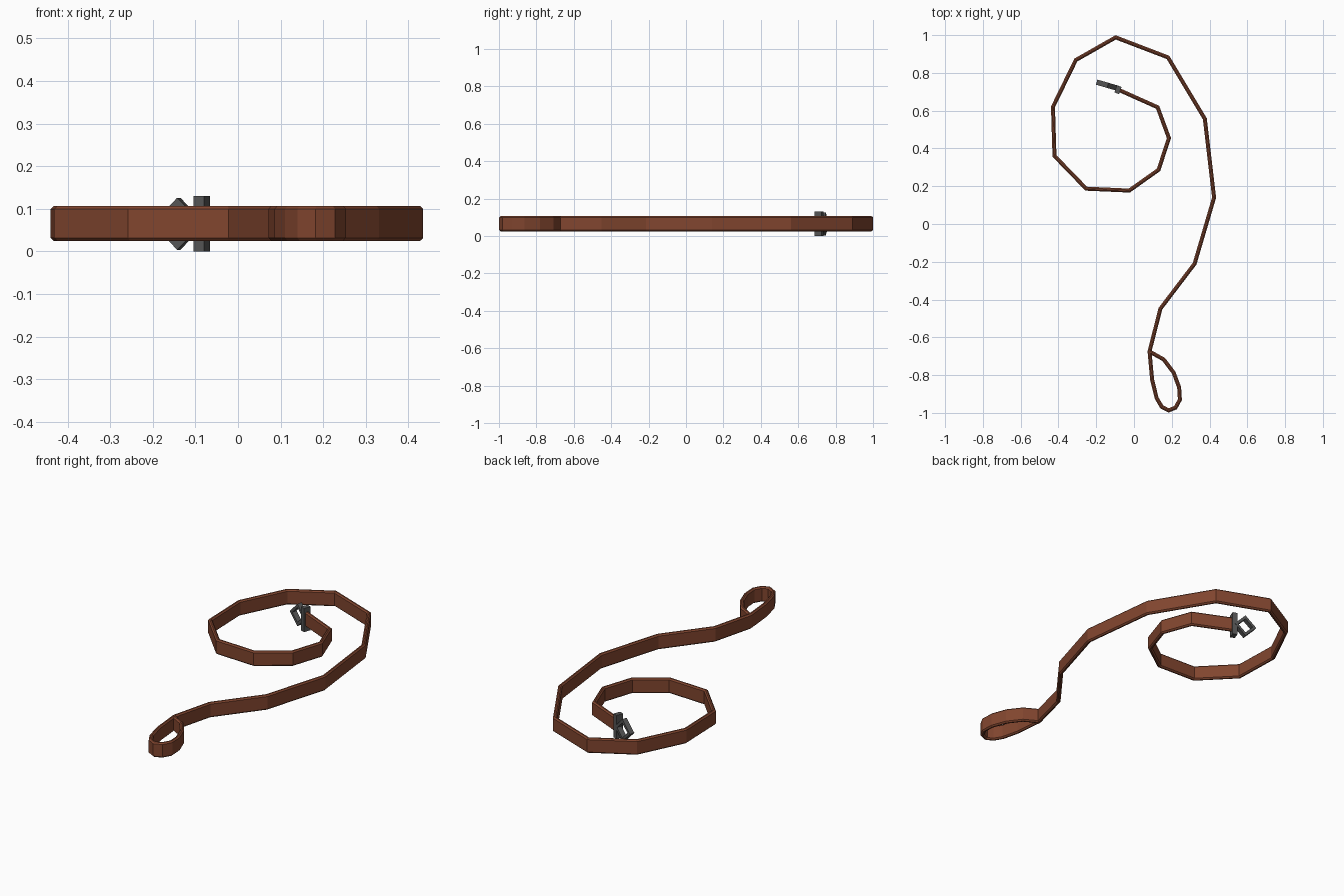
import bpy, bmesh, math
from mathutils import Vector, Matrix

if "Cube" in bpy.data.objects:
    bpy.data.objects.remove(bpy.data.objects["Cube"])

def material(name, rgb):
    m = bpy.data.materials.new(name)
    m.diffuse_color = (*rgb, 1)
    m.use_nodes = True
    m.node_tree.nodes["Principled BSDF"].inputs["Base Color"].default_value = m.diffuse_color
    return m

leather = material("brown_leather", (0.22, 0.06, 0.028))
metal = material("dark_metal", (0.09, 0.09, 0.09))

def finish(name, bm, mat):
    bmesh.ops.recalc_face_normals(bm, faces=bm.faces)
    me = bpy.data.meshes.new(name)
    bm.to_mesh(me)
    bm.free()
    me.materials.append(mat)
    ob = bpy.data.objects.new(name, me)
    bpy.context.collection.objects.link(ob)
    return ob

# Chamfered upright strap section: (sideways, height)
W, Z0, Z1, C = 0.0105, 0.025, 0.107, 0.007
SECTION = [(-W, Z0 + C), (-W + C, Z0), (W - C, Z0), (W, Z0 + C),
           (W, Z1 - C), (W - C, Z1), (-W + C, Z1), (-W, Z1 - C)]

def strap(name, path):
    """Sweep the section along a flat path with mitred corners."""
    bm = bmesh.new()
    pts = [Vector(p) for p in path]
    rings = []
    for i, p in enumerate(pts):
        a = (p - pts[i - 1]).normalized() if i else (pts[1] - p).normalized()
        b = (pts[i + 1] - p).normalized() if i < len(pts) - 1 else a
        t = (a + b).normalized()
        n = Vector((-t.y, t.x)) / max(0.5, t.dot(a))
        rings.append([bm.verts.new((p.x + n.x * s, p.y + n.y * s, z)) for s, z in SECTION])
    k = len(SECTION)
    for r, q in zip(rings, rings[1:]):
        for j in range(k):
            bm.faces.new((r[j], r[(j + 1) % k], q[(j + 1) % k], q[j]))
    bm.faces.new(rings[0])
    bm.faces.new(rings[-1])
    return finish(name, bm, leather)

# Coiled lead
strap("lead_strap", [
    (-0.085, 0.712), (0.125, 0.618), (0.185, 0.455), (0.13, 0.287), (-0.025, 0.177),
    (-0.253, 0.187), (-0.421, 0.36), (-0.429, 0.62), (-0.308, 0.868), (-0.097, 0.988),
    (0.18, 0.882), (0.375, 0.557), (0.424, 0.14), (0.321, -0.21), (0.14, -0.448),
    (0.082, -0.675)])

# Hand loop
strap("hand_loop", [
    (0.082, -0.672), (0.096, -0.825), (0.12, -0.922), (0.147, -0.968), (0.183, -0.987),
    (0.22, -0.972), (0.243, -0.93), (0.239, -0.865), (0.21, -0.787), (0.157, -0.717),
    (0.082, -0.675)])

# Clasp block at the inner end
bm = bmesh.new()
bmesh.ops.create_cube(bm, size=1, matrix=Matrix.Translation((-0.085, 0.711, 0.065))
                      @ Matrix.Rotation(math.radians(-20), 4, 'Z')
                      @ Matrix.Diagonal((0.026, 0.04, 0.13, 1)))
finish("clasp_block", bm, metal)

# Four-sided diamond ring standing in line with the strap
bm = bmesh.new()
R, r, D = 0.061, 0.041, 0.014
rings = [[bm.verts.new((rad * math.cos(a), y, rad * math.sin(a)))
          for rad, y in ((r, -D), (R, -D), (R, D), (r, D))]
         for a in (i * math.pi / 2 for i in range(4))]
for i in range(4):
    p, q = rings[i], rings[(i + 1) % 4]
    for j in range(4):
        bm.faces.new((p[j], p[(j + 1) % 4], q[(j + 1) % 4], q[j]))
ring = finish("clasp_ring", bm, metal)
ring.location = (-0.139, 0.734, 0.065)
ring.rotation_euler = (0, 0, math.radians(-16))
